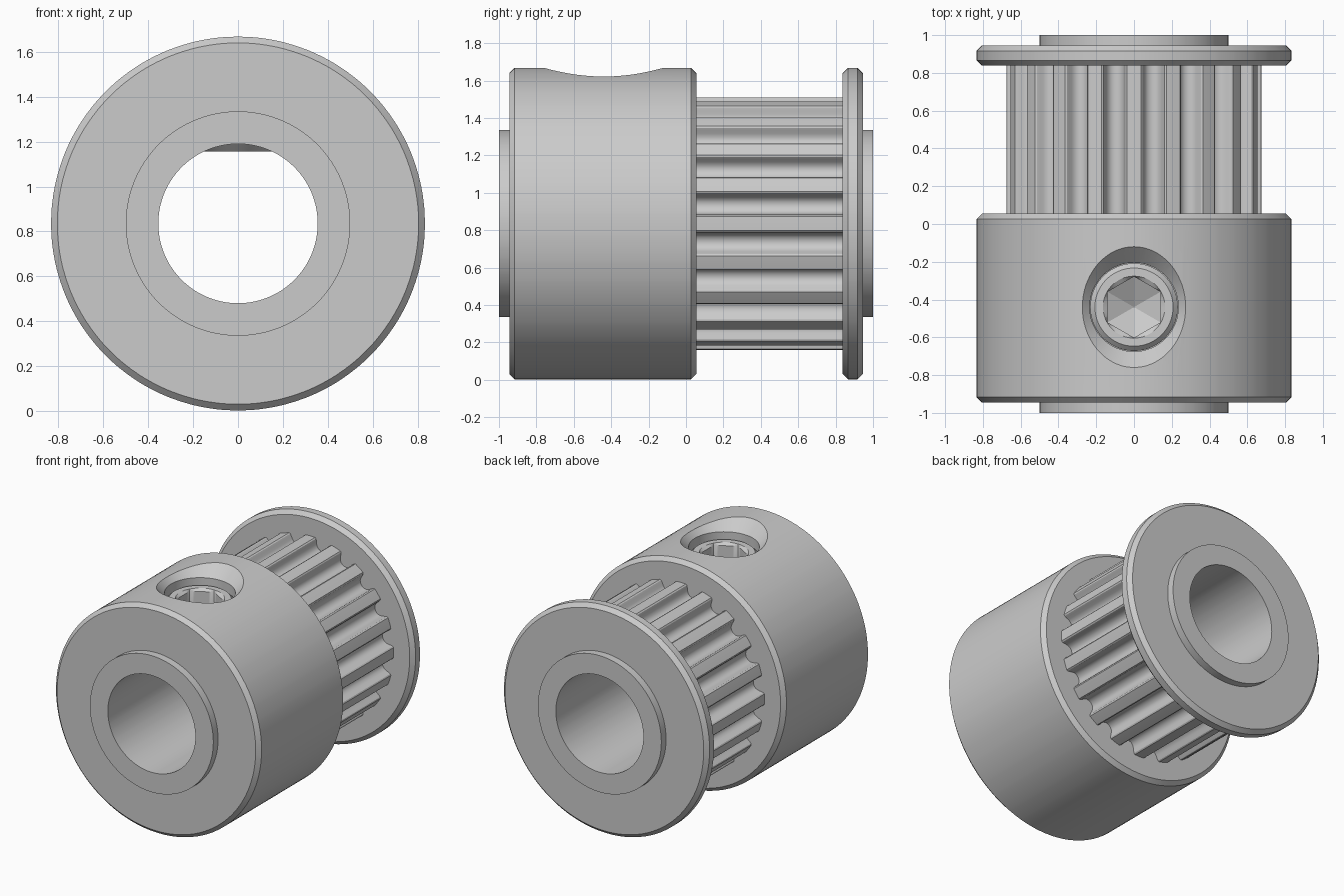
import bpy, bmesh
from math import sin, cos, radians, pi

if "Cube" in bpy.data.objects:
    bpy.data.objects.remove(bpy.data.objects["Cube"])

CZ = 0.835          # height of the pulley axis
SCREW_Y = -0.44     # position of the set screw along the axis
TEETH = 20


def spin(name, stations, angles, place, closed=False):
    """Lathe (radius, height) stations; a radius may be a function of the angle."""
    bm = bmesh.new()
    rings = []
    for r, h in stations:
        rings.append([bm.verts.new(place((r(a) if callable(r) else r), a, h)) for a in angles])
    n, m = len(angles), len(rings)
    for i in range(m if closed else m - 1):
        A, B = rings[i], rings[(i + 1) % m]
        for j in range(n):
            k = (j + 1) % n
            bm.faces.new((A[j], A[k], B[k], B[j]))
    bmesh.ops.remove_doubles(bm, verts=bm.verts, dist=1e-5)
    bmesh.ops.recalc_face_normals(bm, faces=bm.faces)
    me = bpy.data.meshes.new(name)
    bm.to_mesh(me)
    bm.free()
    ob = bpy.data.objects.new(name, me)
    bpy.context.collection.objects.link(ob)
    return ob


def along_y(r, a, h):
    return (r * cos(a), h, CZ + r * sin(a))


def along_z(r, a, h):
    return (r * cos(a), SCREW_Y + r * sin(a), h)


def activate(ob):
    bpy.ops.object.select_all(action='DESELECT')
    ob.select_set(True)
    bpy.context.view_layer.objects.active = ob


def smooth(ob):
    activate(ob)
    bpy.ops.object.shade_smooth_by_angle(angle=radians(28))


# One belt tooth pitch: a flat land, then half a rounded groove, mirrored
pitch = 360 / TEETH
half = [(0, 0.675), (3.2, 0.675), (3.9, 0.668), (4.3, 0.652), (4.6, 0.632),
        (5.4, 0.611), (6.9, 0.597), (9, 0.592)]
tooth = half + [(pitch - d, r) for d, r in half[-2:0:-1]]
radius_at = {}
for i in range(TEETH):
    for d, r in tooth:
        radius_at[radians(i * pitch + d)] = r
gear_angles = list(radius_at)
gear = radius_at.get

# Pulley body: bore, bosses, hub, toothed drum and end flange
R, BORE, BOSS, C = 0.833, 0.355, 0.5, 0.028
body = spin("pulley_body", [
    (BORE, -1), (BOSS, -1), (BOSS, -0.945),
    (R - C, -0.945), (R, -0.945 + C), (R, 0.055 - C), (R - C, 0.055),
    (gear, 0.055), (gear, 0.838),
    (R - C, 0.838), (R, 0.838 + C), (R, 0.945 - C), (R - C, 0.945),
    (BOSS, 0.945), (BOSS, 1), (BORE, 1)], gear_angles, along_y, closed=True)

# Countersunk set screw hole
round_angles = [2 * pi * i / 60 for i in range(60)]
cutter = spin("hole_cutter", [
    (0, 0.95), (0.235, 0.95), (0.235, 1.583), (0.418, 1.766), (0, 1.766)],
    round_angles, along_z)
cutter.hide_render = True
mod = body.modifiers.new("screw_hole", 'BOOLEAN')
mod.operation = 'DIFFERENCE'
mod.solver = 'EXACT'
mod.object = cutter
activate(body)
bpy.ops.object.modifier_apply(modifier=mod.name)
bpy.data.objects.remove(cutter, do_unlink=True)
smooth(body)


# Set screw with a hexagonal socket, corners towards +y and -y
def hexagon(a):
    return 0.14 / cos((a + pi / 6) % (pi / 3) - pi / 6)


screw = spin("set_screw", [
    (0, 1.155), (0.17, 1.155), (0.232, 1.217), (0.232, 1.515), (0.207, 1.54),
    (0.164, 1.54), (hexagon, 1.525), (hexagon, 1.36), (0, 1.28)],
    round_angles, along_z)
smooth(screw)
